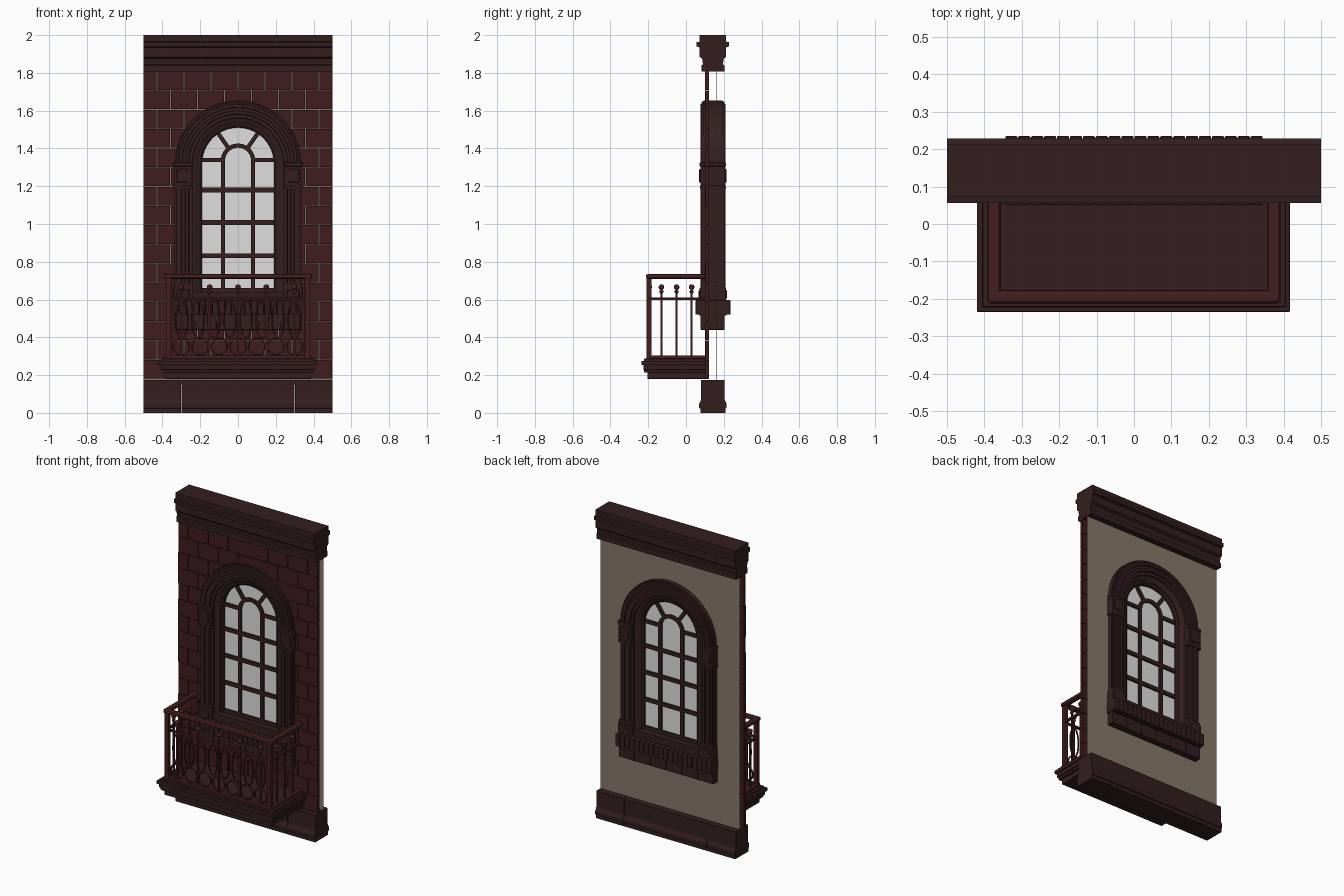
import bpy, bmesh, math, random
from mathutils import Vector

if "Cube" in bpy.data.objects:
    bpy.data.objects.remove(bpy.data.objects["Cube"])
random.seed(4)

def mat(name, c):
    m = bpy.data.materials.new(name)
    m.diffuse_color = (*c, 1)
    m.use_nodes = True
    m.node_tree.nodes["Principled BSDF"].inputs["Base Color"].default_value = m.diffuse_color
    return m

STONE = mat("dark_stone", (.0345, .0135, .0138))
BRICK = mat("red_brick", (.05, .0115, .0122))
IRON = mat("red_iron", (.06, .0135, .0135))
PLASTER = mat("plaster", (.235, .188, .142))
GLASS = mat("glass", (.74, .74, .74))
YC, ZC = .1425, 1.32          # mid-plane of the wall trim, arch centre height

def finish(name, bm, m, bevel=0):
    bmesh.ops.recalc_face_normals(bm, faces=bm.faces)
    me = bpy.data.meshes.new(name)
    bm.to_mesh(me)
    bm.free()
    me.materials.append(m)
    ob = bpy.data.objects.new(name, me)
    bpy.context.collection.objects.link(ob)
    if bevel:
        b = ob.modifiers.new("bevel", 'BEVEL')
        b.width, b.segments = bevel, 2
    return ob

def add_box(bm, x0, x1, y0, y1, z0, z1):
    vs = bmesh.ops.create_cube(bm, size=1)["verts"]
    for v in vs:
        v.co = Vector(((x0 + x1) / 2 + v.co.x * (x1 - x0),
                       (y0 + y1) / 2 + v.co.y * (y1 - y0),
                       (z0 + z1) / 2 + v.co.z * (z1 - z0)))

def boxes(name, m, items, bevel=0):
    bm = bmesh.new()
    for b in items:
        add_box(bm, *b)
    return finish(name, bm, m, bevel)

def skin(bm, rings, closed_ends=True):
    rows = [[bm.verts.new(p) for p in r] for r in rings]
    n = len(rows[0])
    for a, b in zip(rows, rows[1:]):
        for i in range(n):
            bm.faces.new((a[i], a[(i + 1) % n], b[(i + 1) % n], b[i]))
    if closed_ends:
        bm.faces.new(rows[0])
        bm.faces.new(rows[-1])

def moulding(name, prof, cuts=(-.5, .5)):
    """Straight moulding along x from (half depth, z), same front and back."""
    loop = [(YC - d, z) for d, z in prof] + [(YC + d, z) for d, z in reversed(prof)]
    bm = bmesh.new()
    for a, b in zip(cuts, cuts[1:]):
        e = .0008
        skin(bm, [[(x, y, z) for y, z in loop] for x in (a + e * (a > -.5), b - e * (b < .5))])
    return finish(name, bm, STONE)

def arch_pts(r, z0, zc=ZC, n=28):
    arc = [(-r * math.cos(math.pi * i / n), zc + r * math.sin(math.pi * i / n)) for i in range(n + 1)]
    return [(-r, z0)] + arc + [(r, z0)]

def arch_sweep(name, m, prof, z0, zc=ZC):
    """Sweep (radius, half depth) up one jamb, over the arch and down."""
    loop = [(r, YC - d) for r, d in prof] + [(r, YC + d) for r, d in reversed(prof)]
    paths = [arch_pts(r, z0, zc) for r, _ in loop]
    bm = bmesh.new()
    skin(bm, [[(p[k][0], y, p[k][1]) for p, (_, y) in zip(paths, loop)] for k in range(len(paths[0]))])
    return finish(name, bm, m)

# cornice and plinth
moulding("cornice", [(.06, 1.808), (.06, 1.84), (.053, 1.845), (.057, 1.875), (.07, 1.885), (.07, 1.935),
                     (.086, 1.94), (.086, 1.963), (.07, 1.965), (.07, 2.0)])
moulding("plinth", [(.066, 0), (.066, .022), (.073, .026), (.073, .048), (.062, .07), (.062, .175)],
         (-.5, -.3, .3, .5))

# thin plaster sheet on the back, with arched hole
cu = bpy.data.curves.new("plaster_wall", 'CURVE')
cu.dimensions, cu.fill_mode = '2D', 'BOTH'
cu.extrude = .0005
for pts in ([(-.5, .15), (.5, .15), (.5, 1.83), (-.5, 1.83)], arch_pts(.25, .56)):
    s = cu.splines.new('POLY')
    s.points.add(len(pts) - 1)
    for p, (x, z) in zip(s.points, pts):
        p.co = (x, z, 0, 1)
    s.use_cyclic_u = True
cu.materials.append(PLASTER)
wall = bpy.data.objects.new("plaster_wall", cu)
wall.rotation_euler = (math.pi / 2, 0, 0)
wall.location.y = .163
bpy.context.collection.objects.link(wall)

# brick courses, trimmed behind the window surround
H, W, GAP = 1.63 / 16, 1 / 7, .0016
items = []
for row in range(16):
    z0, z1 = .18 + row * H, .18 + (row + 1) * H
    a, b = max(z0 - ZC, 0), max(z1 - ZC, 0)
    hole = 0
    if a < .21 and z0 > .48:
        hole = (math.sqrt(.21**2 - a * a) + math.sqrt(max(.335**2 - b * b, 0))) / 2
    for k in range(-5, 5):
        xa = (k + (0 if row % 2 else .5)) * W
        lo, hi = max(xa, -.5), min(xa + W, .5)
        parts = [(lo, hi)] if not hole else [(lo, min(hi, -hole)), (max(lo, hole), hi)]
        y = .101 + random.random() * .003
        for p, q in parts:
            if q - p > .012:
                items.append((p + (GAP if p > -.5 else 0), q - (GAP if q < .5 else 0), y, .122, z0 + GAP, z1 - GAP))
boxes("brick_courses", BRICK, items)

# stepped arched surround
arch_sweep("window_surround", STONE, [
    (.335, .05), (.328, .05), (.327, .06), (.316, .06), (.314, .066), (.298, .066), (.296, .058), (.28, .058),
    (.278, .064), (.262, .064), (.26, .05), (.242, .05), (.24, .042), (.225, .038), (.208, .028)], .59)

# impost blocks, pedestals (mirrored pairs)
imp, ped = [], []
for s in (-1, 1):
    def pair(a, b, d, z0, z1):
        return (min(s * a, s * b), max(s * a, s * b), YC - d, YC + d, z0, z1)
    imp += [pair(.245, .34, .066, 1.2, 1.31), pair(.242, .343, .07, 1.305, 1.325),
            pair(.242, .343, .068, 1.185, 1.203), pair(.262, .325, .073, 1.22, 1.29)]
    ped += [pair(.238, .341, .07, .59, .665), pair(.24, .338, .065, .66, .685), pair(.26, .325, .075, .605, .65)]
boxes("impost_blocks", STONE, imp, .004)
boxes("pedestals", STONE, ped, .004)

# sill, its course of upright blocks and the apron
n = 20
w = .69 / n
boxes("sill_blocks", STONE, [(-.345 + i * w + .001, -.345 + (i + 1) * w - .001, .051, .235, .52, .597)
                             for i in range(n)], .003)
boxes("sill", STONE, [(-.25, .25, .085, .2, .59, .64), (-.34, .34, .07, .215, .515, .594)])
boxes("apron_blocks", STONE, [(-.34 + i * .1133 + .001, -.34 + (i + 1) * .1133 - .001, .077, .205, .44, .525)
                              for i in range(6)], .003)

# window frame and bars
arch_sweep("window_frame", STONE, [(.218, .026), (.2, .026), (.19, .018)], .62)
arch_sweep("inner_arch_bar", STONE, [(.091, .015), (.069, .015)], .63, 1.335)
bars = [(-.205, .205, YC - .015, YC + .015, z - .012, z + .012) for z in (.65, .833, 1.008, 1.18)]
bars += [(min(s * .08, s * .2), max(s * .08, s * .2), YC - .015, YC + .015, 1.328, 1.35) for s in (-1, 1)]
boxes("cross_bars", STONE, bars)
bm = bmesh.new()
for ang in (55, 125):
    d = Vector((math.cos(math.radians(ang)), 0, math.sin(math.radians(ang))))
    t = Vector((-d.z, 0, d.x)) * .011
    c = Vector((0, YC, ZC + .01))
    skin(bm, [[c + d * r + t * u + Vector((0, v, 0)) for u, v in ((-1, -.015), (1, -.015), (1, .015), (-1, .015))]
              for r in (.082, .195)])
finish("fan_bars", bm, STONE)

# glass pane
bm = bmesh.new()
skin(bm, [[(x, y, z) for x, z in arch_pts(.2, .63)] for y in (YC - .002, YC + .002)])
finish("glass_pane", bm, GLASS)

# balcony slab
boxes("balcony_slab", STONE, [
    (-.385, .385, -.205, .12, .18, .215), (-.4, .4, -.222, .12, .213, .23), (-.408, .408, -.226, .12, .228, .255),
    (-.42, .417, -.235, .12, .253, .275), (-.405, .405, -.222, .12, .273, .287)], .003)

def rails(name, half, z0, z1, bevel):
    x, y = .374, -.194
    return boxes(name, IRON, [(-x - half, x + half, y - half, y + half, z0, z1)] +
                 [(s * x - half, s * x + half, y - half, .115, z0, z1) for s in (-1, 1)], bevel)

# rails and corner posts
rails("hand_rail", .018, .71, .735, .01)
rails("middle_rail", .008, .597, .61, .002)
rails("bottom_rail", .014, .285, .304, .003)
boxes("corner_posts", IRON, [(s * .367 - .014, s * .367 + .014, -.209, -.183, .285, .72) for s in (-1, 1)], .003)

# balusters with ball finials
spots = [(x, -.195) for x in (-.3, -.15, 0, .15, .3)] + [(s * .37, y) for s in (-1, 1) for y in (-.13, -.05, .03)]
boxes("balusters", IRON, [(x - .005, x + .005, y - .005, y + .005, .29, .65) for x, y in spots])
bm = bmesh.new()
for x, y in spots:
    for z, r in ((.666, .015), (.642, .011)):
        vs = bmesh.ops.create_uvsphere(bm, u_segments=12, v_segments=8, radius=r)["verts"]
        bmesh.ops.translate(bm, verts=vs, vec=(x, y, z))
for f in bm.faces:
    f.smooth = True
finish("ball_finials", bm, IRON)

# front scrollwork: rings below, ovals above
cu = bpy.data.curves.new("scrollwork", 'CURVE')
cu.dimensions, cu.bevel_depth, cu.bevel_resolution = '3D', .005, 1
def oval(x, z, rx, rz, n=20):
    s = cu.splines.new('POLY')
    s.points.add(n - 1)
    for i, p in enumerate(s.points):
        a = 2 * math.pi * i / n
        p.co = (x + rx * math.cos(a), -.195, z + rz * math.sin(a), 1)
    s.use_cyclic_u = True
for i in range(7):
    oval(-.3 + i * .1, .352, .043, .045)
for i in range(8):
    oval(-.2975 + i * .085, .495, .032, .098)
cu.materials.append(IRON)
bpy.context.collection.objects.link(bpy.data.objects.new("scrollwork", cu))
